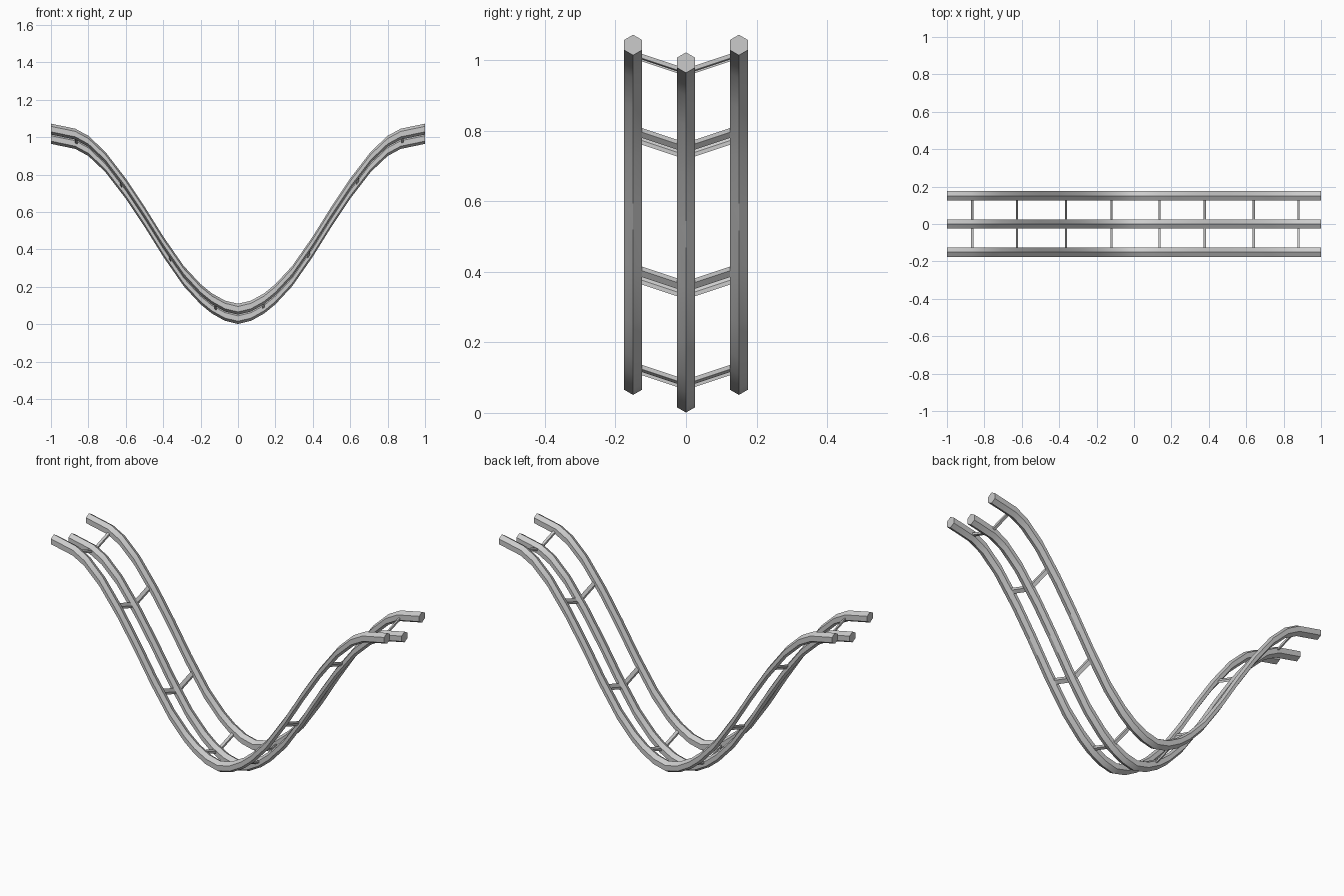
import bpy, bmesh, math

if "Cube" in bpy.data.objects:
    bpy.data.objects.remove(bpy.data.objects["Cube"])

# Height of the middle rail's centre line, mirrored about x = 0
HALF = [(0, .03), (.07, .047), (.14, .086), (.2, .135), (.29, .232), (.4, .39), (.5, .55),
        (.6, .70), (.71, .843), (.8, .928), (.87, .966), (1, .993)]
PATH = [(-x, z) for x, z in reversed(HALF[1:])] + HALF
RISE = 0.05      # outer rails sit higher than the middle one
GAP = 0.15       # spacing between rails


def height(x):
    for (x0, z0), (x1, z1) in zip(PATH, PATH[1:]):
        if x <= x1:
            return z0 + (z1 - z0) * (x - x0) / (x1 - x0)
    return PATH[-1][1]


def loft(name, rings):
    bm = bmesh.new()
    rows = [[bm.verts.new(p) for p in ring] for ring in rings]
    n = len(rows[0])
    for a, b in zip(rows, rows[1:]):
        for i in range(n):
            j = (i + 1) % n
            bm.faces.new((a[i], a[j], b[j], b[i]))
    bm.faces.new(rows[0])
    bm.faces.new(rows[-1][::-1])
    bmesh.ops.recalc_face_normals(bm, faces=bm.faces)
    mesh = bpy.data.meshes.new(name)
    bm.to_mesh(mesh)
    bm.free()
    ob = bpy.data.objects.new(name, mesh)
    bpy.context.collection.objects.link(ob)
    bpy.ops.object.select_all(action='DESELECT')
    ob.select_set(True)
    bpy.context.view_layer.objects.active = ob
    bpy.ops.object.shade_smooth_by_angle(angle=math.radians(30))


# Three hexagonal rails with an upright cross-section
R = 0.029
HEX = [(R * math.sin(i * math.pi / 3), R * math.cos(i * math.pi / 3)) for i in range(6)]
for name, y, dz in (("middle_rail", 0, 0), ("front_rail", -GAP, RISE), ("back_rail", GAP, RISE)):
    loft(name, [[(x, y + hy, z + dz + hz) for hy, hz in HEX] for x, z in PATH])

# Thin rungs leaning with the slope, joining the middle rail to each outer rail
W, T = 0.006, 0.006
for k, x in enumerate((-.865, -.625, -.363, -.12, .137, .378, .64, .88)):
    z = height(x)
    slope = (height(x + .03) - height(x - .03)) / .06
    section = [(sx * W, sx * W * slope + sz * T) for sx, sz in ((-1, -1), (1, -1), (1, 1), (-1, 1))]
    for side, name in ((-1, "front_rung"), (1, "back_rung")):
        loft(f"{name}_{k + 1}", [[(x + a, side * GAP * t, z + RISE * t + b) for a, b in section]
                                 for t in (0, 1)])
